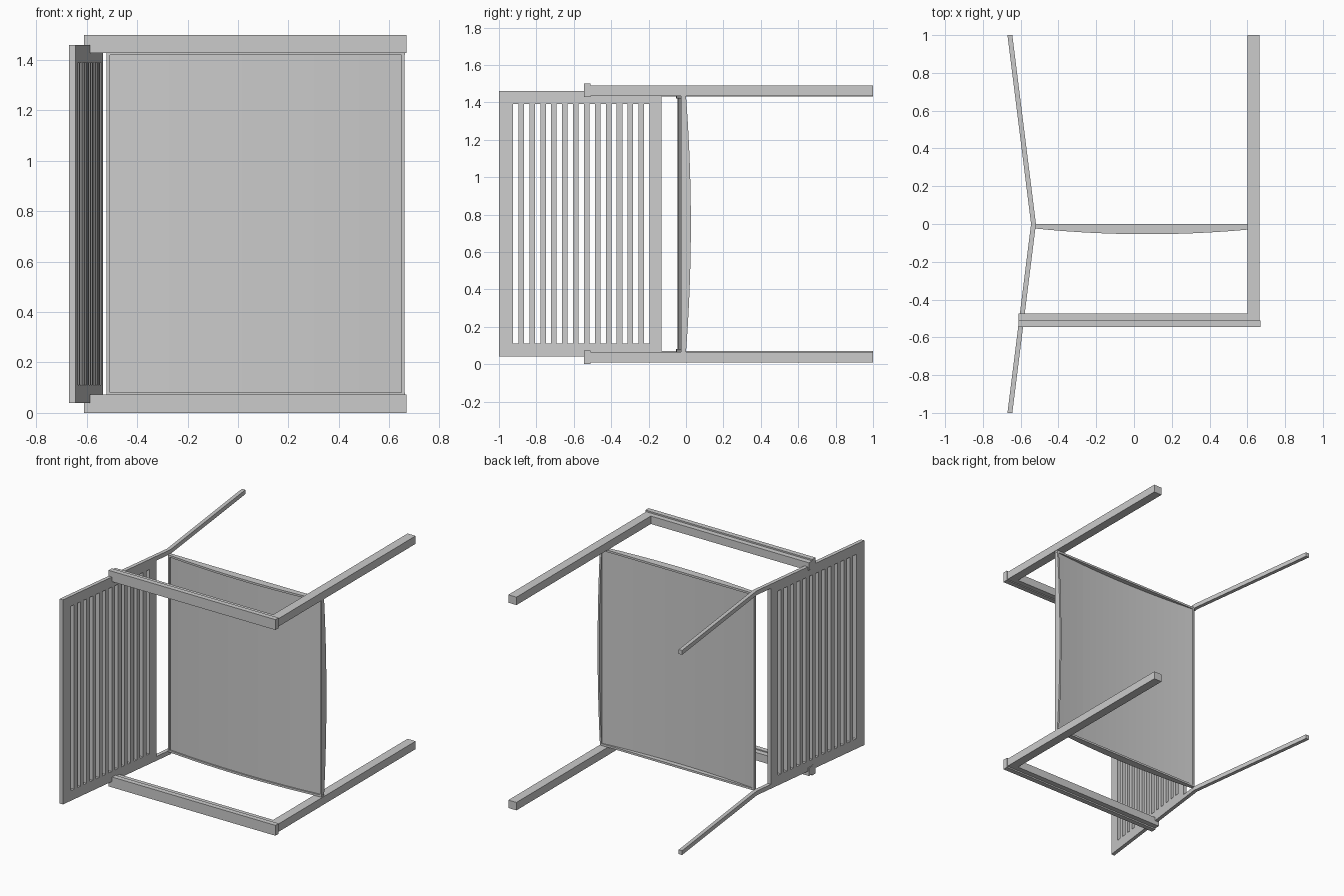
import bpy, bmesh

if "Cube" in bpy.data.objects:
    bpy.data.objects.remove(bpy.data.objects["Cube"])

H = 1.5  # overall extent along z; parts are mirrored about its middle


def prism(name, pts, z0, z1, axis='z'):
    """Extrude a 2D profile: (x, y) along z, or (z, y) along x."""
    bm = bmesh.new()
    def co(p, t):
        return (p[0], p[1], t) if axis == 'z' else (t, p[1], p[0])
    a = [bm.verts.new(co(p, z0)) for p in pts]
    b = [bm.verts.new(co(p, z1)) for p in pts]
    bm.faces.new(a)
    bm.faces.new(b[::-1])
    n = len(pts)
    for i in range(n):
        bm.faces.new((a[i], b[i], b[(i + 1) % n], a[(i + 1) % n]))
    bmesh.ops.recalc_face_normals(bm, faces=bm.faces[:])
    me = bpy.data.meshes.new(name)
    bm.to_mesh(me)
    bm.free()
    ob = bpy.data.objects.new(name, me)
    bpy.context.collection.objects.link(ob)
    return ob


def pair(name, pts, z0, z1):
    prism(name + "_a", pts, z0, z1)
    prism(name + "_b", pts, H - z1, H - z0)


def rect(x0, x1, y0, y1):
    return [(x0, y0), (x1, y0), (x1, y1), (x0, y1)]


def splay(y):
    """Rear face of the angled back / rear legs."""
    return -0.545 - 0.125 * abs(y)


def slanted(ys, t=0.026):
    return [(splay(y), y) for y in ys] + [(splay(y) + t, y) for y in reversed(ys)]


# Rear legs, front legs, arms
pair("rear_leg", slanted([-0.13, 0, 1]), 0.04, 0.07)
pair("front_leg", rect(0.602, 0.664, -0.51, 1), 0.01, 0.065)
pair("arm_rail", rect(-0.612, 0.602, -0.51, -0.474), 0.01, 0.065)
pair("arm_top", rect(-0.612, 0.669, -0.545, -0.51), 0.0, 0.072)

# Slatted back: stiles, top and bottom rails, bars
pair("back_stile", slanted([-1, -0.13]), 0.04, 0.11)
prism("back_top_rail", slanted([-1, -0.925]), 0.11, H - 0.11)
prism("back_bottom_rail", slanted([-0.195, -0.13]), 0.11, H - 0.11)
GAPS, GAP = 13, 0.029
bar = (0.73 - GAPS * GAP) / (GAPS - 1)
for i in range(GAPS - 1):
    y = -0.925 + GAP + i * (GAP + bar)
    prism(f"back_bar_{i + 1}", slanted([y, y + bar]), 0.11, H - 0.11)

# Seat: arched side rails, inset arched panel, rear rail, bowed front rail
X0, X1, N = -0.522, 0.662, 20


def arch(x):
    u = (2 * x - X0 - X1) / (X1 - X0)
    return -0.024 - 0.03 * (1 - u * u)


def span(a, b):
    return [a + (b - a) * i / N for i in range(N + 1)]


pair("seat_side_rail", [(x, arch(x)) for x in span(X0, X1)] + [(X1, 0), (X0, 0)], 0.066, 0.08)
xs = span(X0 + 0.014, X1 - 0.01)
prism("seat_panel", [(x, arch(x) + 0.009) for x in xs] +
      [(x, arch(x) + 0.021) for x in reversed(xs)], 0.08, H - 0.08)
prism("seat_rear_rail", rect(X0, X0 + 0.014, -0.024, 0), 0.08, H - 0.08)
zs = span(0.066, H - 0.066)
prism("seat_front_rail", [(z, 0.026 * (1 - ((z - 0.75) / 0.684) ** 2)) for z in zs] +
      [(H - 0.066, -0.026), (0.066, -0.026)], X1 - 0.014, X1 - 0.001, 'x')
